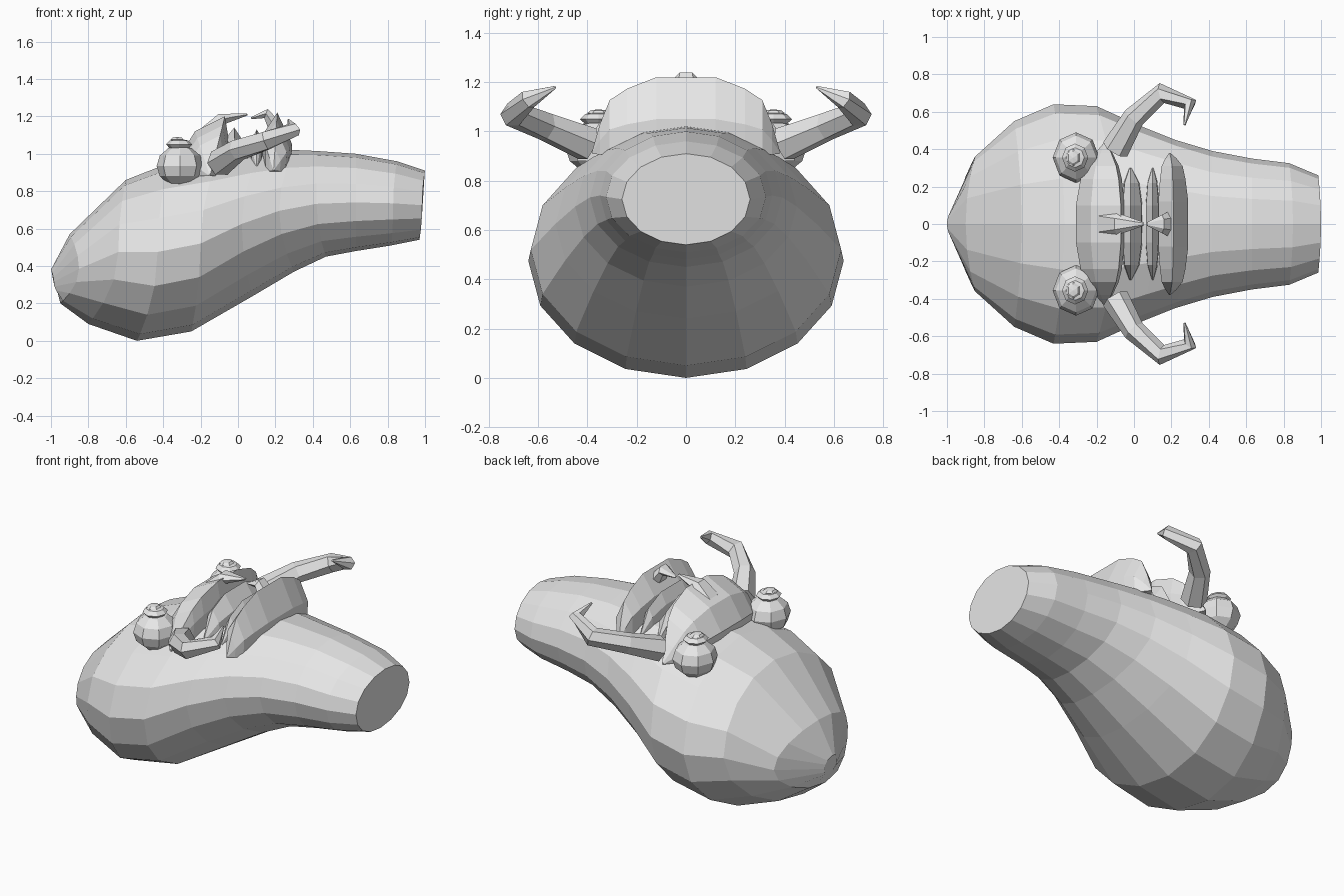
import bpy, bmesh, math
from mathutils import Vector

if "Cube" in bpy.data.objects:
    bpy.data.objects.remove(bpy.data.objects["Cube"])

grey = bpy.data.materials.new("plain_grey")
grey.diffuse_color = (0.8, 0.8, 0.8, 1)
grey.use_nodes = True
grey.node_tree.nodes["Principled BSDF"].inputs["Base Color"].default_value = grey.diffuse_color


def finish(name, bm):
    bmesh.ops.recalc_face_normals(bm, faces=bm.faces)
    mesh = bpy.data.meshes.new(name)
    bm.to_mesh(mesh)
    bm.free()
    mesh.materials.append(grey)
    obj = bpy.data.objects.new(name, mesh)
    bpy.context.collection.objects.link(obj)
    return obj


def loft(name, rings):
    """Skin a list of equal-sized closed rings and cap both ends."""
    bm = bmesh.new()
    vs = [[bm.verts.new(p) for p in ring] for ring in rings]
    n = len(vs[0])
    for a, b in zip(vs, vs[1:]):
        for i in range(n):
            j = (i + 1) % n
            bm.faces.new((a[i], a[j], b[j], b[i]))
    bm.faces.new(vs[0])
    bm.faces.new(vs[-1])
    return finish(name, bm)


def tube(name, path, sides=6, flat=1.0):
    """Tapered tube through (x, y, z, radius) points."""
    pts = [Vector(p[:3]) for p in path]
    rings = []
    for i, p in enumerate(pts):
        t = (pts[min(i + 1, len(pts) - 1)] - pts[max(i - 1, 0)]).normalized()
        u = t.cross(Vector((0, 0, 1))).normalized()
        v = u.cross(t)
        r = path[i][3]
        rings.append([p + u * r * math.cos(a) + v * r * flat * math.sin(a)
                      for a in (2 * math.pi * k / sides for k in range(sides))])
    return loft(name, rings)


def crescent(name, section, tip, stations):
    """Arched pad: an xz section shrinking toward a tip point on both sides."""
    full = [(-y, s) for y, s in reversed(stations)] + list(stations)
    return loft(name, [[(tip[0] + s * (x - tip[0]), y, tip[1] + s * (z - tip[1]))
                        for x, z in section] for y, s in full])


def ball(name, centre, radii, segs=8, rings=6):
    bm = bmesh.new()
    bmesh.ops.create_uvsphere(bm, u_segments=segs, v_segments=rings, radius=1)
    for v in bm.verts:
        v.co = Vector([c + r * q for c, r, q in zip(centre, radii, v.co)])
    return finish(name, bm)


# gourd-shaped body: top x, top z, side x, half width, bottom x, bottom z
BODY = [(-1.0, .38, -.985, .06, -.96, .25), (-.90, .57, -.85, .36, -.95, .20),
        (-.60, .86, -.64, .55, -.80, .09), (-.37, .95, -.43, .64, -.54, .00),
        (-.10, .99, -.20, .63, -.25, .05), (.12, 1.01, .02, .53, .08, .24),
        (.30, 1.02, .22, .45, .30, .37), (.42, 1.015, .42, .39, .47, .45),
        (.63, 1.0, .63, .35, .63, .48), (.85, .96, .83, .325, .82, .51),
        (1.0, .91, .985, .26, .97, .54)]
rings = []
for xt, zt, xs, w, xb, zb in BODY:
    ring = []
    for k in range(16):
        a = 2 * math.pi * k / 16
        c, s = math.cos(a), math.sin(a)
        x = xs + ((xt if s > 0 else xb) - xs) * s * s
        ring.append((x, w * c, (zt + zb) / 2 + (zt - zb) / 2 * s))
    rings.append(ring)
loft("body", rings)

# large outer pads
crescent("front_pad",
         [(-.06, .88), (-.05, 1.08), (-.07, 1.2), (-.23, 1.12), (-.31, .99), (-.30, .88)],
         (-.15, .88), [(.1, 1), (.24, .85), (.31, .68), (.38, .35), (.44, .04)])
crescent("rear_pad",
         [(.13, .90), (.13, 1.1), (.21, 1.22), (.29, 1.05), (.28, .90)],
         (.19, .91), [(.12, 1), (.24, .85), (.31, .7), (.35, .38), (.38, .04)])

# thin inner pads
crescent("front_inner_pad", [(-.07, .9), (-.06, 1.09), (-.02, 1.14), (.04, 1.05), (.05, .9)],
         (-.02, .92), [(.1, 1), (.22, .75), (.30, .1)])
crescent("rear_inner_pad", [(.06, .9), (.065, 1.06), (.10, 1.13), (.13, 1.08), (.14, .9)],
         (.10, .92), [(.1, 1), (.22, .75), (.30, .1)])

# curved central hooks facing each other
tube("front_hook", [(-.16, 0, 1.11, .085), (-.09, 0, 1.185, .06), (.05, 0, 1.21, .01)],
     flat=.6)
tube("rear_hook", [(.20, 0, 1.14, .075), (.15, 0, 1.215, .05), (.07, 0, 1.19, .01)],
     flat=.6)

for side, label in ((1, "left"), (-1, "right")):
    # bent horns
    tube(label + "_horn", [(-.10, side * .40, .95, .075), (.0, side * .57, 1.02, .06),
                           (.15, side * .70, 1.07, .055), (.30, side * .64, 1.13, .04),
                           (.27, side * .53, 1.18, .006)])
    # round bulbs with a small button on top
    y = side * .355
    ball(label + "_bulb", (-.31, y, .935), (.125, .135, .11))
    ball(label + "_bulb_cap", (-.315, y, 1.05), (.07, .075, .03), 8, 4)
    ball(label + "_bulb_button", (-.325, y, 1.075), (.04, .045, .015), 6, 4)
